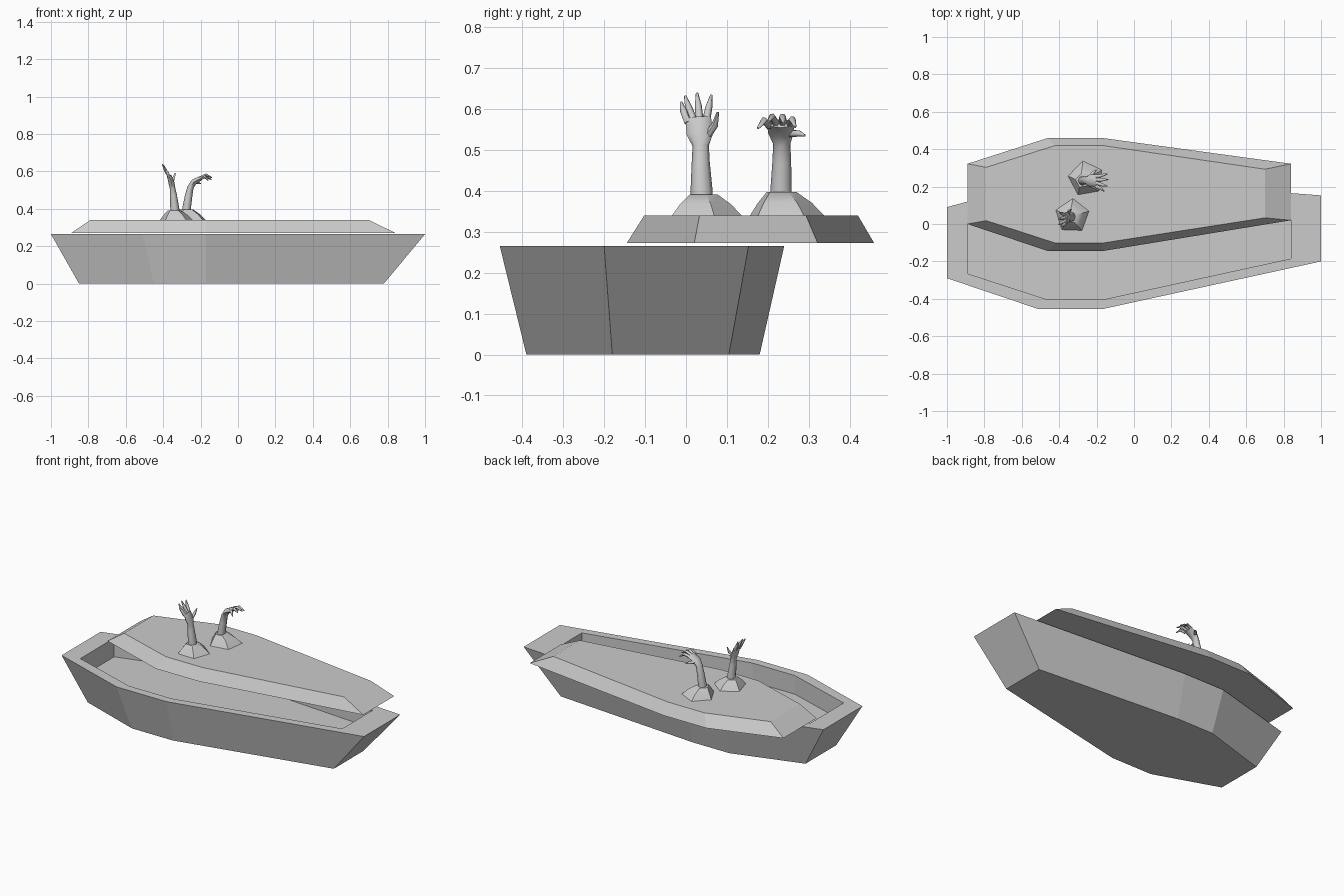
import bpy, bmesh, math
from mathutils import Vector

if "Cube" in bpy.data.objects:
    bpy.data.objects.remove(bpy.data.objects["Cube"])

grey = bpy.data.materials.new("stone_grey")
grey.diffuse_color = (0.6, 0.6, 0.6, 1)
grey.use_nodes = True
grey.node_tree.nodes["Principled BSDF"].inputs["Base Color"].default_value = grey.diffuse_color


def finish(bm, name, smooth=None):
    bmesh.ops.recalc_face_normals(bm, faces=bm.faces)
    me = bpy.data.meshes.new(name)
    bm.to_mesh(me)
    bm.free()
    me.materials.append(grey)
    ob = bpy.data.objects.new(name, me)
    bpy.context.collection.objects.link(ob)
    if smooth:
        bpy.ops.object.select_all(action='DESELECT')
        ob.select_set(True)
        bpy.context.view_layer.objects.active = ob
        bpy.ops.object.shade_smooth_by_angle(angle=math.radians(smooth))
    return ob


def loft(bm, loops):
    """Skin a list of closed loops and cap both ends."""
    rings = [[bm.verts.new(p) for p in loop] for loop in loops]
    n = len(rings[0])
    for a, b in zip(rings, rings[1:]):
        for i in range(n):
            j = (i + 1) % n
            bm.faces.new((a[i], a[j], b[j], b[i]))
    bm.faces.new(rings[0][::-1])
    bm.faces.new(rings[-1])


def flat(outline, z):
    return [(x, y, z) for x, y in outline]


# coffin box: tapered outside, straight walled hollow
bottom = [(-.85, -.25), (-.45, -.39), (-.17, -.39), (.78, -.18),
          (.78, .105), (-.17, .18), (-.42, .18), (-.85, .05)]
rim = [(-1, -.29), (-.51, -.455), (-.17, -.455), (1, -.20),
       (1, .153), (-.17, .24), (-.45, .24), (-1, .09)]
inner = [(-.89, -.265), (-.46, -.405), (-.17, -.405), (.84, -.185),
         (.84, .115), (-.17, .19), (-.44, .19), (-.89, .065)]
bm = bmesh.new()
loft(bm, [flat(bottom, 0), flat(rim, .265), flat(inner, .265), flat(inner, .15)])
finish(bm, "coffin_box")

# lid, slid towards the back
lid_low = [(-.89, 0), (-.46, -.145), (-.17, -.145), (.84, .02),
           (.84, .322), (-.17, .46), (-.46, .46), (-.89, .322)]
lid_top = [(-.79, .018), (-.42, -.102), (-.17, -.102), (.70, .033),
           (.70, .293), (-.17, .42), (-.42, .42), (-.79, .303)]
bm = bmesh.new()
loft(bm, [flat(lid_low, .272), flat(lid_top, .34)])
finish(bm, "coffin_lid")


# broken mounds around the arms
def mound(name, centre, top, turn, r, h):
    bm = bmesh.new()
    loops = []
    for f, k, z in ((0, 1, 0), (.4, .72, .55), (1, .4, 1)):
        cx = centre[0] + (top[0] - centre[0]) * f
        cy = centre[1] + (top[1] - centre[1]) * f
        loops.append([(cx + r * k * math.cos(turn + i * math.tau / 5),
                       cy + r * k * math.sin(turn + i * math.tau / 5),
                       .339 + h * z) for i in range(5)])
    loft(bm, loops)
    finish(bm, name, 40)


mound("front_mound", (-.33, .043), (-.34, .04), math.radians(88), .094, .052)
mound("back_mound", (-.257, .243), (-.275, .232), math.radians(100), .097, .058)


# arms and fingers: tapered tubes, wide across y
def tube(bm, path, n=8):
    pts = [Vector(p[:3]) for p in path]
    loops = []
    for i, p in enumerate(pts):
        d = (pts[min(i + 1, len(pts) - 1)] - pts[max(i - 1, 0)]).normalized()
        side = Vector((0, 1, 0))
        side = (side - d * side.dot(d)).normalized()
        up = d.cross(side)
        w, t = path[i][3:]
        loops.append([p + side * w * math.cos(a) + up * t * math.sin(a)
                      for a in (k * math.tau / n for k in range(n))])
    loft(bm, loops)


def arm(name, limb, fingers):
    bm = bmesh.new()
    tube(bm, limb)
    for root, knuckle, tip in fingers:
        tube(bm, [(*root, .010, .010), (*knuckle, .0085, .0085), (*tip, .003, .003)], 6)
    finish(bm, name, 60)


# raised open hand
arm("front_arm",
    [(-.335, .038, .34, .028, .024), (-.338, .038, .40, .027, .024),
     (-.345, .036, .47, .022, .019), (-.350, .036, .51, .020, .015),
     (-.356, .034, .54, .033, .016), (-.368, .030, .578, .031, .012)],
    [((-.366, .006, .567), (-.378, -.006, .595), (-.392, -.012, .617)),
     ((-.368, .018, .573), (-.388, .006, .605), (-.403, -.002, .632)),
     ((-.368, .033, .573), (-.388, .030, .608), (-.404, .027, .639)),
     ((-.368, .049, .570), (-.386, .056, .605), (-.398, .062, .634)),
     ((-.354, .052, .535), (-.346, .070, .560), (-.335, .078, .592))])

# hand bent over at the wrist
arm("back_arm",
    [(-.280, .232, .34, .027, .024), (-.275, .232, .40, .026, .023),
     (-.264, .234, .47, .023, .020), (-.254, .234, .515, .021, .017),
     (-.236, .232, .543, .032, .016), (-.198, .232, .565, .033, .012)],
    [((-.205, .203, .560), (-.178, .190, .572), (-.160, .176, .553)),
     ((-.203, .220, .565), (-.172, .210, .581), (-.143, .202, .570)),
     ((-.203, .236, .565), (-.170, .236, .581), (-.138, .238, .566)),
     ((-.205, .252, .562), (-.172, .260, .574), (-.143, .267, .556)),
     ((-.235, .252, .540), (-.218, .275, .540), (-.200, .290, .535))])
